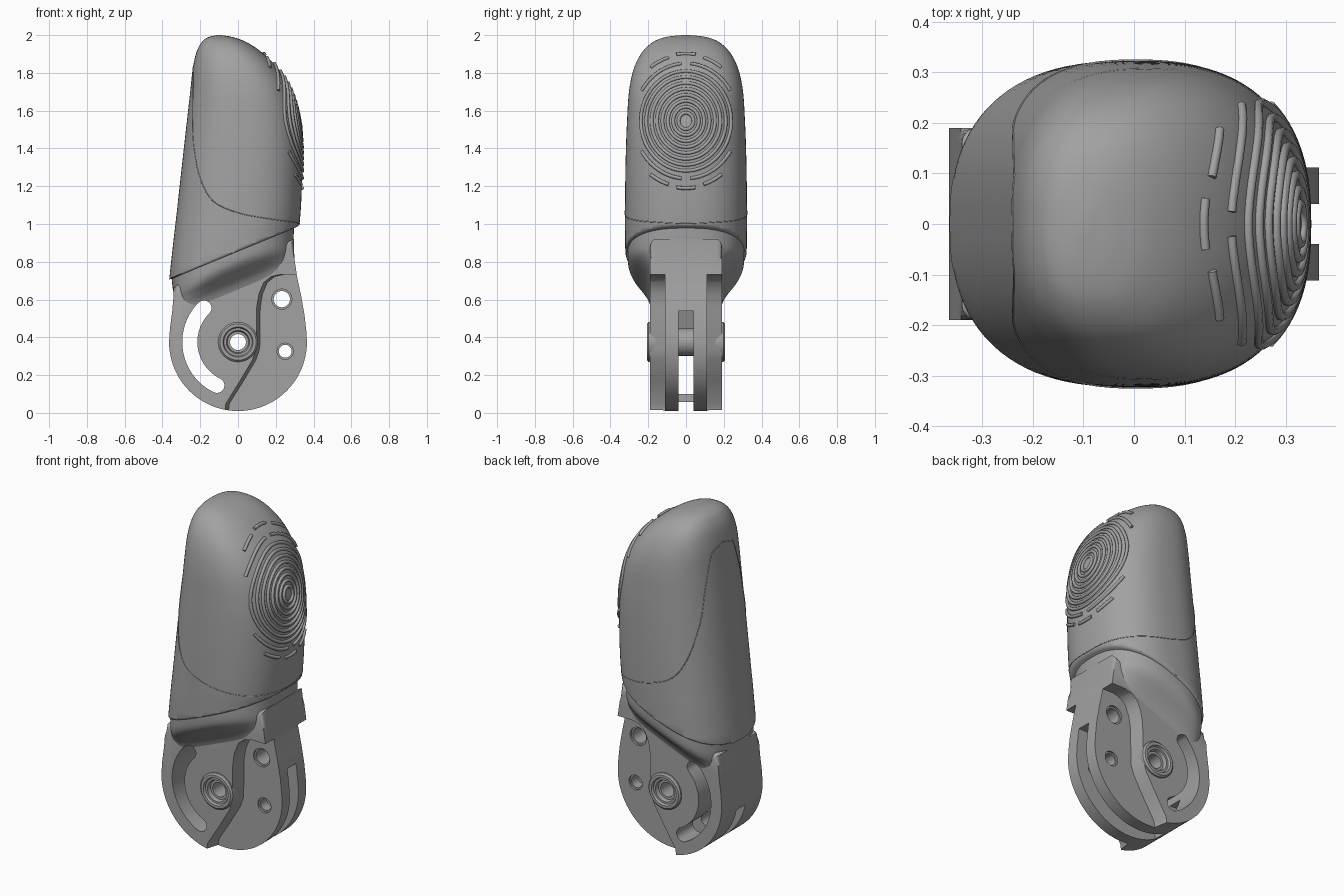
import bpy, bmesh, math
from mathutils import Vector
from mathutils.bvhtree import BVHTree

if "Cube" in bpy.data.objects:
    bpy.data.objects.remove(bpy.data.objects["Cube"])

grey = bpy.data.materials.new("mid grey")
grey.use_nodes = True
grey.diffuse_color = (0.36, 0.36, 0.36, 1)
grey.node_tree.nodes["Principled BSDF"].inputs["Base Color"].default_value = grey.diffuse_color

PIVOT = (0, 0.375)            # joint axis in x, z
SLOPE, BASE = 0.415, 0.855    # slanted split between tip and neck


def add_object(name, bm, angle=35):
    bmesh.ops.recalc_face_normals(bm, faces=bm.faces)
    mesh = bpy.data.meshes.new(name)
    bm.to_mesh(mesh)
    bm.free()
    ob = bpy.data.objects.new(name, mesh)
    bpy.context.collection.objects.link(ob)
    mesh.materials.append(grey)
    smooth(ob, angle)
    return ob


def select(ob):
    bpy.ops.object.select_all(action='DESELECT')
    ob.select_set(True)
    bpy.context.view_layer.objects.active = ob


def smooth(ob, angle=35):
    select(ob)
    bpy.ops.object.shade_smooth_by_angle(angle=math.radians(angle))


def catmull(rows, steps):
    """Smooth rows of numbers through their control values."""
    out = []
    for i in range(len(rows) - 1):
        a, b, c, d = (rows[max(0, min(len(rows) - 1, i + k))] for k in (-1, 0, 1, 2))
        for s in range(steps):
            t = s / steps
            out.append([0.5 * (2*q + (r-p)*t + (2*p - 5*q + 4*r - e)*t*t + (3*q - p - 3*r + e)*t**3)
                        for p, q, r, e in zip(a, b, c, d)])
    return out + [list(rows[-1])]


def oval(xl, xr, b, n, count=96):
    """Superellipse in x, y."""
    cx, a = (xl + xr) / 2, (xr - xl) / 2
    for i in range(count):
        c, s = math.cos(math.tau * i / count), math.sin(math.tau * i / count)
        yield (cx + math.copysign(abs(c) ** (2 / n), c) * a,
               math.copysign(abs(s) ** (2 / n), s) * b)


def loft(rings):
    bm = bmesh.new()
    loops = [[bm.verts.new(p) for p in ring] for ring in rings]
    for lo, hi in zip(loops, loops[1:]):
        for i in range(len(lo)):
            j = (i + 1) % len(lo)
            bm.faces.new((lo[i], lo[j], hi[j], hi[i]))
    bm.faces.new(loops[0])
    bm.faces.new(loops[-1])
    return bm


def prism(outline, y0, y1, shear=0):
    """Extrude an x, z outline along y."""
    return loft([[(x, y0, z) for x, z in outline], [(x + shear, y1, z) for x, z in outline]])


def circle(cx, cz, r, start=0, end=360, count=48):
    full = end - start == 360
    n = count if full else count - 1
    return [(cx + r * math.cos(math.radians(start + (end - start) * i / n)),
             cz + r * math.sin(math.radians(start + (end - start) * i / n))) for i in range(count)]


def cut(ob, cutter):
    select(ob)
    mod = ob.modifiers.new("cut", 'BOOLEAN')
    mod.operation, mod.solver, mod.object = 'DIFFERENCE', 'EXACT', cutter
    bpy.ops.object.modifier_apply(modifier=mod.name)


# Fingertip: horizontal sections (z, left x, right x, half depth), trimmed along the slant
tip_rows = [(0.6, -0.376, 0.30, 0.318), (0.9, -0.343, 0.31, 0.322), (1.02, -0.329, 0.328, 0.323),
            (1.2, -0.309, 0.338, 0.322), (1.4, -0.287, 0.338, 0.318), (1.55, -0.270, 0.325, 0.312),
            (1.7, -0.253, 0.285, 0.302), (1.82, -0.240, 0.215, 0.277), (1.91, -0.220, 0.125, 0.232),
            (1.965, -0.190, 0.04, 0.172), (1.99, -0.155, -0.03, 0.105), (2.0, -0.11, -0.09, 0.02)]
bm = loft([[(x, y, z) for x, y in oval(xl, xr, b, 2.45)]
           for z, xl, xr, b in catmull(tip_rows, 5)])
bmesh.ops.recalc_face_normals(bm, faces=bm.faces)
surface = BVHTree.FromBMesh(bm)
bmesh.ops.bisect_plane(bm, geom=bm.verts[:] + bm.edges[:] + bm.faces[:],
                       plane_co=(0, 0, BASE), plane_no=(-SLOPE, 0, 1), clear_inner=True)
rim = [e for e in bm.edges if e.is_boundary]
bmesh.ops.holes_fill(bm, edges=rim, sides=0)
bmesh.ops.bevel(bm, geom=rim, offset=0.014, segments=3, profile=0.5, affect='EDGES')
add_object("fingertip", bm, 40)

# Neck: slanted sections flaring from the joint plate to the fingertip
neck_rows = [(-0.01, -0.352, 0.297, 0.310, 2.45), (0.05, -0.346, 0.294, 0.305, 2.6),
             (0.09, -0.338, 0.290, 0.282, 3), (0.13, -0.333, 0.290, 0.240, 3.6),
             (0.17, -0.331, 0.290, 0.205, 4.5), (0.22, -0.331, 0.292, 0.183, 6)]
neck = add_object("neck", loft([[(x, y, BASE + SLOPE * x - d) for x, y in oval(xl, xr, b, n)]
                                for d, xl, xr, b, n in catmull(neck_rows, 4)]))

# Joint plate: rounded outline with softened rims
outline = ([(0.297, 0.92), (0.298, 0.82), (0.313, 0.72), (0.334, 0.62), (0.352, 0.52), (0.362, 0.43)]
           + circle(*PIVOT, 0.365, 0, -180, 60)
           + [(-0.36, 0.45), (-0.348, 0.54), (-0.342, 0.61), (-0.34, 0.67)])
bm = prism(outline, -0.19, 0.19)
rim = [e for e in bm.edges if abs(e.verts[0].co.y - e.verts[1].co.y) < 0.001]
bmesh.ops.bevel(bm, geom=rim, offset=0.03, segments=4, profile=0.5, affect='EDGES')
plate = add_object("joint_plate", bm)

# Cutters: side recesses, curved slot, bolt holes, pivot bore and fork gap
recess = [(-0.06, -0.05), (-0.045, 0.05), (0.03, 0.17), (0.095, 0.28), (0.115, 0.34), (0.118, 0.56),
          (0.13, 0.63), (0.155, 0.69), (0.195, 0.722), (0.24, 0.732), (0.6, 0.732), (0.6, -0.05)]
px, pz = PIVOT
ends = [(px + 0.255 * math.cos(math.radians(a)), pz + 0.255 * math.sin(math.radians(a))) for a in (135, 244)]
slot = (circle(*PIVOT, 0.295, 135, 244, 30) + circle(*ends[1], 0.04, 244, 424, 12)[1:-1]
        + circle(*PIVOT, 0.215, 244, 135, 30) + circle(*ends[0], 0.04, -45, 135, 12)[1:-1])
gap = [(-0.18, -0.1), (0.6, -0.1), (0.6, 0.54), (-0.1, 0.54), (-0.18, 0.3), (-0.6, 0.3), (-0.6, 0.1), (-0.18, 0.1)]
cutters = [prism(recess, s * 0.112, s * 0.4, -0.07) for s in (-1, 1)]
cutters += [prism(slot, -0.5, 0.5), prism(gap, -0.04, 0.04)]
cutters += [prism(circle(x, z, r), -0.5, 0.5)
            for x, z, r in ((0.232, 0.602, 0.043), (0.25, 0.326, 0.034), (px, pz, 0.068))]
cutters += [prism(circle(x, z, r), s * 0.1, s * 0.3)
            for x, z, r in ((0.232, 0.602, 0.053), (0.25, 0.326, 0.043)) for s in (-1, 1)]
for shape in cutters:
    cutter = add_object("cutter", shape)
    cutter.hide_render = True
    for part in (plate, neck):
        cut(part, cutter)
    bpy.data.objects.remove(cutter)
for part in (plate, neck):
    smooth(part)

# Pivot bushing: turned profile of (radius, y), with a raised lip at both ends
half = [(0.042, 0.175), (0.056, 0.175), (0.062, 0.195), (0.074, 0.195), (0.08, 0.207),
        (0.096, 0.207), (0.105, 0.198), (0.105, 0.10), (0.072, 0.09)]
profile = half + [(r, -y) for r, y in reversed(half)]
rings = [[(px + r * math.cos(math.tau * i / 48), y, pz + r * math.sin(math.tau * i / 48)) for r, y in profile]
         for i in range(49)]
bm = loft(rings)
bmesh.ops.delete(bm, geom=[f for f in bm.faces if len(f.verts) > 4], context='FACES')
bmesh.ops.remove_doubles(bm, verts=bm.verts, dist=0.0001)
add_object("pivot_bushing", bm)


def tube(name, points, radius, closed):
    curve = bpy.data.curves.new(name, 'CURVE')
    curve.dimensions, curve.bevel_depth, curve.bevel_resolution = '3D', radius, 2
    curve.use_fill_caps = True
    spline = curve.splines.new('POLY')
    spline.points.add(len(points) - 1)
    for p, co in zip(spline.points, points):
        p.co = (*co, 1)
    spline.use_cyclic_u = closed
    curve.materials.append(grey)
    bpy.context.collection.objects.link(bpy.data.objects.new(name, curve))


# Grip ridges: ovals, arcs and dashes projected onto the pad
def ridge(r, start=0, end=360):
    closed = end - start == 360
    count = 72 if closed else max(6, int((end - start) / 4))
    pts = []
    for i in range(count):
        a = math.radians(start + (end - start) * i / (count if closed else count - 1))
        hit = surface.ray_cast(Vector((2, r * 0.93 * math.sin(a), 1.545 + r * 1.03 * math.cos(a))), Vector((-1, 0, 0)))
        if hit[0]:
            pts.append(hit[0] + hit[1] * 0.002)
    tube("grip_ridge", pts, 0.0095, closed)


for k in range(8):
    ridge(0.042 + 0.0305 * k)
for middle in (0, 180):
    ridge(0.345, middle - 9, middle + 9)
    for side in (-1, 1):
        for r, near, far in ((0.295, 5, 58), (0.34, 17, 36)):
            a, b = sorted((middle + side * near, middle + side * far))
            ridge(r, a, b)

# Pad seam: fine line running round the tip
seam = [(-0.236, 1.80), (-0.238, 1.6), (-0.235, 1.42), (-0.2, 1.24), (-0.13, 1.12),
        (0, 1.06), (0.15, 1.03), (0.3, 1.01)]
front = [surface.ray_cast(Vector((x, -1, z)), Vector((0, 1, 0)))[0] for x, z in catmull(seam, 6)]
front = [p for p in front if p]
back = [Vector((p.x, -p.y, p.z)) for p in reversed(front)]
loop = front + [Vector((0.34, 0, 1.0))] + back + [Vector((-0.24, 0, 1.83))]
path = []
for p, q in zip(loop, loop[1:] + loop[:1]):
    steps = max(1, int((q - p).length / 0.03))
    path += [surface.find_nearest(p.lerp(q, i / steps))[0] for i in range(steps)]
tube("pad_seam", path, 0.0025, True)
